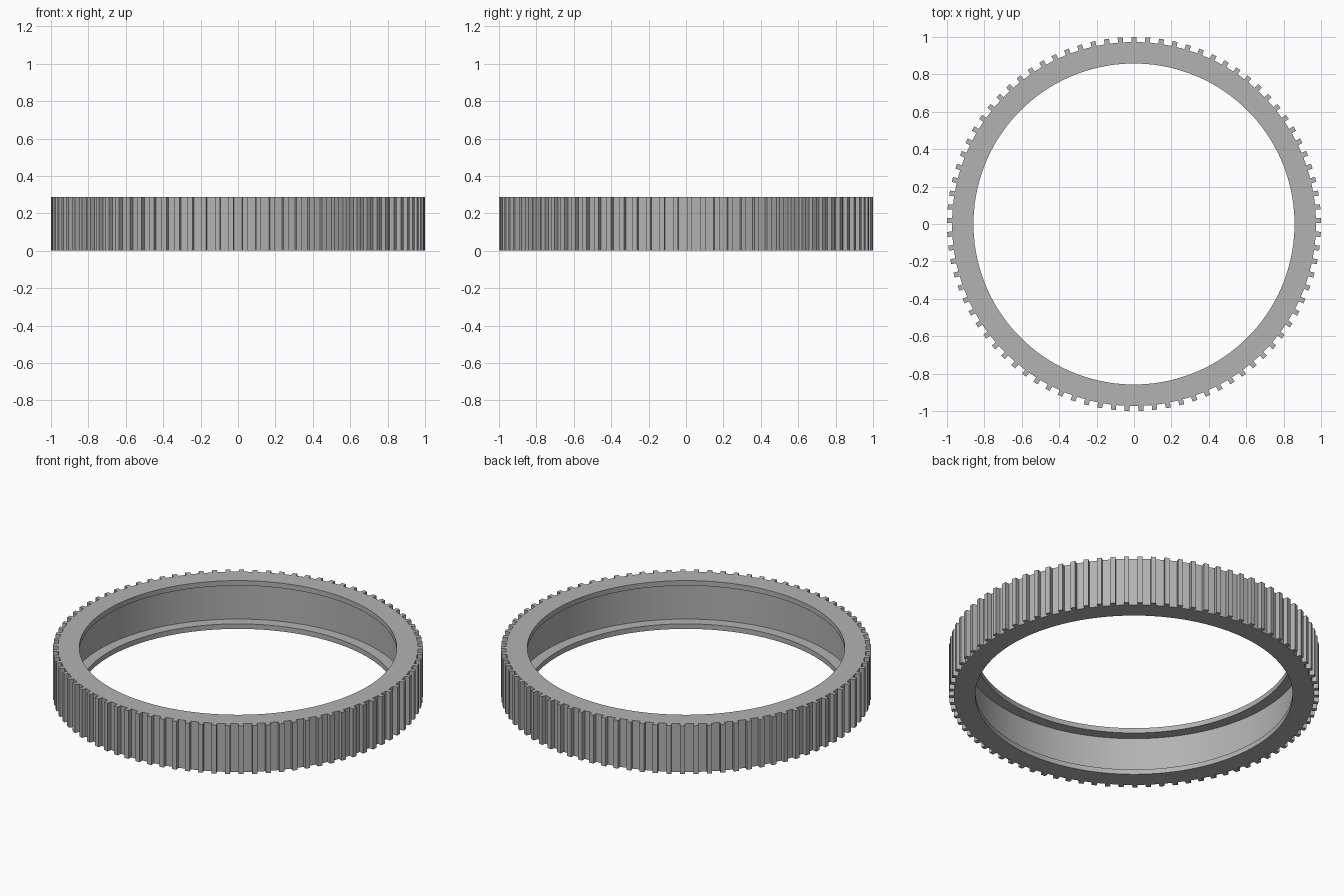
import bpy
import bmesh
from math import sin, cos, pi, radians

cube = bpy.data.objects.get("Cube")
if cube:
    bpy.data.objects.remove(cube, do_unlink=True)

TEETH = 85
HEIGHT = 0.288
ROOT, TIP = 0.973, 1.0
BORE, GROOVE, LIP = 0.858, 0.92, 0.03
HALF_TOOTH = 0.0135
PITCH = 2 * pi / TEETH

grey = bpy.data.materials.new("plain grey")
grey.use_nodes = True
colour = (0.45, 0.45, 0.45, 1)
grey.diffuse_color = colour
grey.node_tree.nodes["Principled BSDF"].inputs["Base Color"].default_value = colour

bm = bmesh.new()


def polar(radius, angle, z):
    return bm.verts.new((radius * cos(angle), radius * sin(angle), z))


def toothed_ring(z):
    """Outer outline: four corners for every tooth, first tooth at the back."""
    ring = []
    for i in range(TEETH):
        mid = pi / 2 + i * PITCH
        for radius, side in ((ROOT, -1), (TIP, -1), (TIP, 1), (ROOT, 1)):
            ring.append(polar(radius, mid + side * HALF_TOOTH / radius, z))
    return ring


def round_ring(radius, z):
    count = 4 * TEETH
    return [polar(radius, pi / 2 + (i - 1.5) * 2 * pi / count, z) for i in range(count)]


# Closed cross-section: toothed outside, recessed channel between two inner lips
rings = [
    toothed_ring(0),
    toothed_ring(HEIGHT),
    round_ring(BORE, HEIGHT),
    round_ring(BORE, HEIGHT - LIP),
    round_ring(GROOVE, HEIGHT - LIP),
    round_ring(GROOVE, LIP),
    round_ring(BORE, LIP),
    round_ring(BORE, 0),
]
for k, a in enumerate(rings):
    b = rings[(k + 1) % len(rings)]
    for i in range(len(a)):
        j = (i + 1) % len(a)
        bm.faces.new((a[i], a[j], b[j], b[i]))
bmesh.ops.recalc_face_normals(bm, faces=bm.faces)

mesh = bpy.data.meshes.new("toothed_ring")
bm.to_mesh(mesh)
bm.free()
mesh.materials.append(grey)
ring = bpy.data.objects.new("toothed_ring", mesh)
bpy.context.collection.objects.link(ring)

# Smooth bore, crisp teeth
bpy.ops.object.select_all(action="DESELECT")
ring.select_set(True)
bpy.context.view_layer.objects.active = ring
bpy.ops.object.shade_smooth_by_angle(angle=radians(20))
